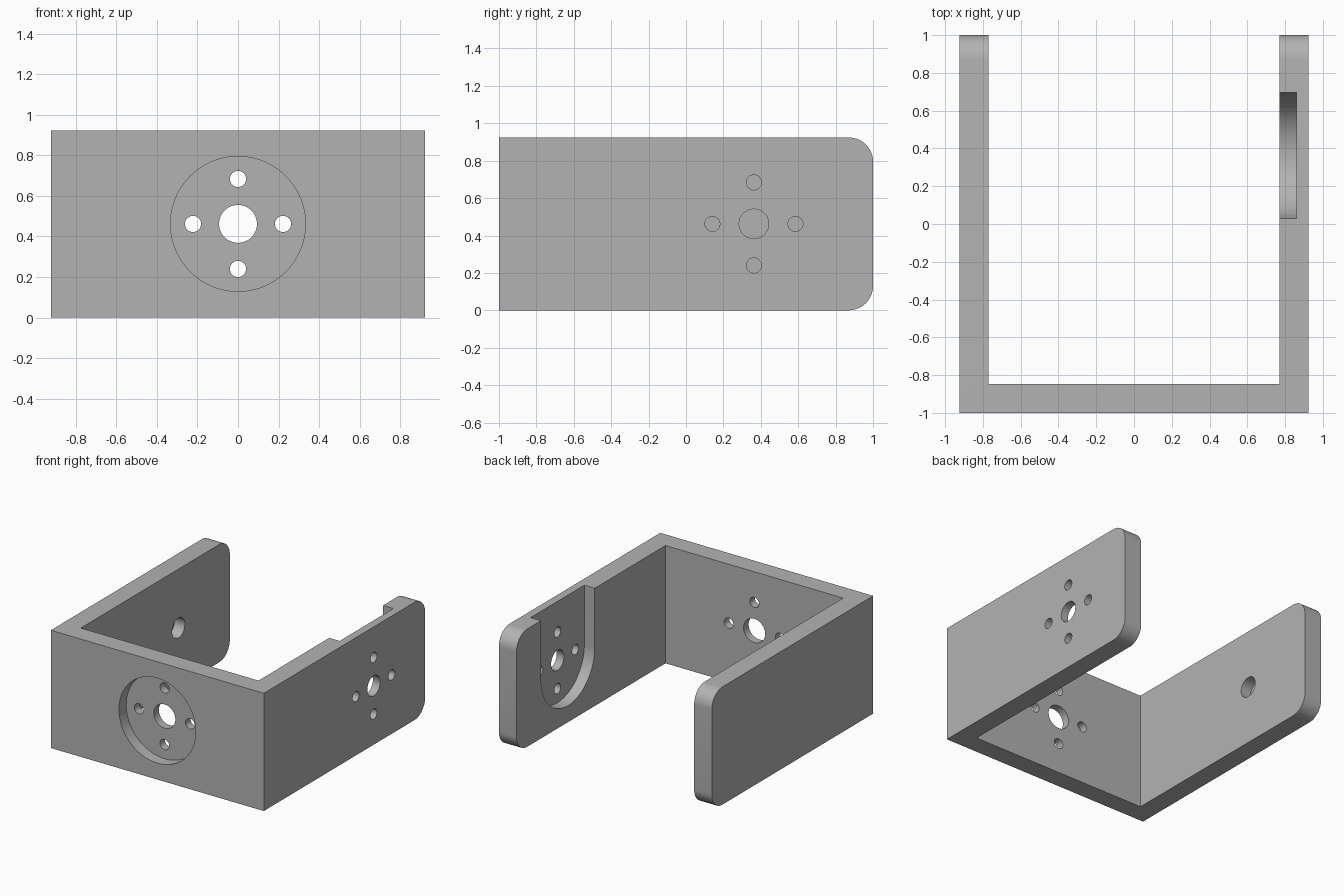
import bpy, bmesh, math
from mathutils import Matrix, Vector

if "Cube" in bpy.data.objects:
    bpy.data.objects.remove(bpy.data.objects["Cube"])

W, H, T, R = 0.924, 0.924, 0.153, 0.13   # half width, height, wall, corner radius
CZ, CY = H / 2, 0.363                    # hole centre height, arm hole centre
POCKET_R, DEPTH, RING = 0.333, 0.09, 0.222

grey = bpy.data.materials.new("light grey")
grey.diffuse_color = (0.45, 0.45, 0.45, 1)
grey.use_nodes = True
grey.node_tree.nodes["Principled BSDF"].inputs["Base Color"].default_value = grey.diffuse_color


def make_object(name, bm):
    mesh = bpy.data.meshes.new(name)
    bmesh.ops.recalc_face_normals(bm, faces=bm.faces)
    bm.to_mesh(mesh)
    bm.free()
    mesh.materials.append(grey)
    obj = bpy.data.objects.new(name, mesh)
    bpy.context.collection.objects.link(obj)
    return obj


def prism(bm, points, shift):
    face = bm.faces.new([bm.verts.new(p) for p in points])
    ext = bmesh.ops.extrude_face_region(bm, geom=[face])
    verts = [v for v in ext["geom"] if isinstance(v, bmesh.types.BMVert)]
    bmesh.ops.translate(bm, verts=verts, vec=shift)


# U-shaped bracket with filleted inner corners and rounded arm ends
i = W - T
outline = [(-W, -1), (W, -1), (W, 1), (i, 1), (i, T - 1), (-i, T - 1), (-i, 1), (-W, 1)]
bm = bmesh.new()
prism(bm, [(x, y, 0) for x, y in outline], (0, 0, H))


def is_rounded(e):
    a, b = e.verts[0].co, e.verts[1].co
    inner = all(abs(abs(p.x) - i) < 1e-4 and abs(p.y - T + 1) < 1e-4 for p in (a, b))
    tip = abs(a.y - 1) < 1e-4 and abs(b.y - 1) < 1e-4 and abs(a.z - b.z) < 1e-4
    return inner or tip


bmesh.ops.bevel(bm, geom=[e for e in bm.edges if is_rounded(e)], offset=R,
                segments=12, profile=0.5, affect='EDGES')
bracket = make_object("bracket", bm)


def cut(bm):
    cutter = make_object("cutter", bm)
    cutter.hide_render = True
    mod = bracket.modifiers.new("cut", 'BOOLEAN')
    mod.operation, mod.solver, mod.object = 'DIFFERENCE', 'EXACT', cutter
    bpy.context.view_layer.objects.active = bracket
    bpy.ops.object.modifier_apply(modifier=mod.name)
    bpy.data.objects.remove(cutter, do_unlink=True)


def drill(centre, axis, radius, length, segments=48):
    bm = bmesh.new()
    turn = Vector((0, 0, 1)).rotation_difference(Vector(axis)).to_matrix().to_4x4()
    bmesh.ops.create_cone(bm, cap_ends=True, segments=segments, radius1=radius,
                          radius2=radius, depth=length,
                          matrix=Matrix.Translation(centre) @ turn)
    cut(bm)


def bolt_pattern(centre, axis, side, hub):
    drill(centre, axis, hub, 0.5)
    for d in (side, -side, Vector((0, 0, 1)), Vector((0, 0, -1))):
        drill(centre + d * RING, axis, 0.04, 0.5, 32)


# Front wall: round recess and hole pattern
drill(Vector((0, -1, CZ)), (0, 1, 0), POCKET_R, 2 * DEPTH, 96)
bolt_pattern(Vector((0, -1 + T / 2, CZ)), (0, 1, 0), Vector((1, 0, 0)), 0.0935)

# Right arm: U-shaped slot open at the top, on the inner face
arc = [(i - 0.1, CY + POCKET_R * math.cos(a), CZ + POCKET_R * math.sin(a))
       for a in (math.pi * (1 + k / 48) for k in range(49))]
bm = bmesh.new()
prism(bm, arc + [(i - 0.1, CY + POCKET_R, H + 0.2), (i - 0.1, CY - POCKET_R, H + 0.2)],
      (0.1 + DEPTH, 0, 0))
cut(bm)
bolt_pattern(Vector((W - T / 2, CY, CZ)), (1, 0, 0), Vector((0, 1, 0)), 0.079)

# Left arm: blind pivot hole on the inner face
drill(Vector((-i, CY, CZ)), (1, 0, 0), 0.079, 2 * DEPTH)

# Smooth curved walls, crisp edges
bpy.ops.object.select_all(action='DESELECT')
bracket.select_set(True)
bpy.context.view_layer.objects.active = bracket
bpy.ops.object.shade_smooth_by_angle(angle=math.radians(30))
